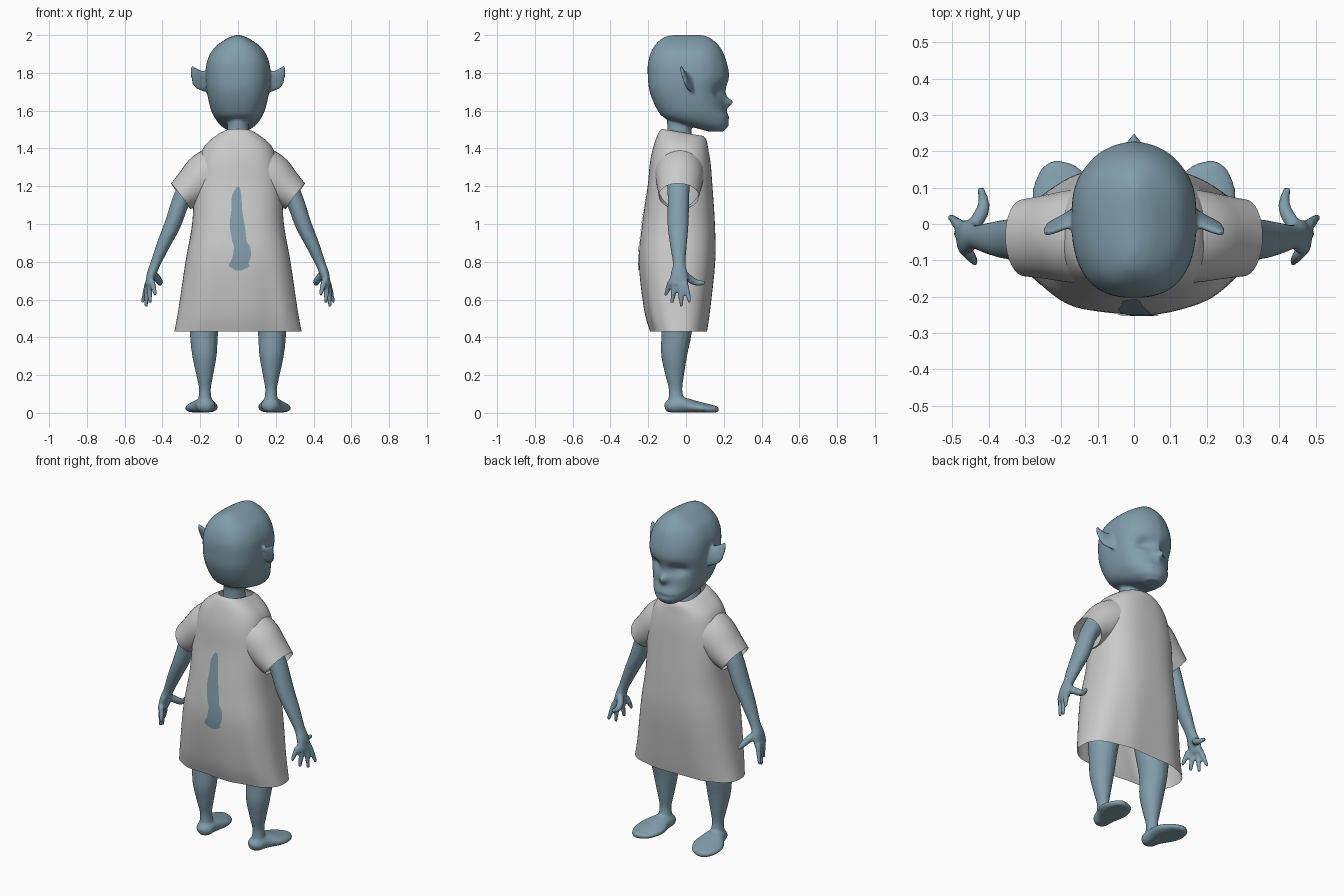
import bpy, bmesh
from math import sin, cos, tau, exp, pi
from mathutils import Vector
from mathutils.bvhtree import BVHTree

if "Cube" in bpy.data.objects:
    bpy.data.objects.remove(bpy.data.objects["Cube"])

X, Y, Z = Vector((1, 0, 0)), Vector((0, 1, 0)), Vector((0, 0, 1))

skin = bpy.data.materials.new("blue_skin")
skin.diffuse_color = (0.22, 0.34, 0.41, 1)
skin.use_nodes = True
skin.node_tree.nodes["Principled BSDF"].inputs["Base Color"].default_value = skin.diffuse_color


def refine(rows, n):
    """Catmull-Rom interpolation of rows of numbers."""
    out = []
    for i in range(len(rows) - 1):
        a, b, c, d = (rows[max(0, min(len(rows) - 1, i + k))] for k in (-1, 0, 1, 2))
        for j in range(n):
            t = j / n
            out.append([q + 0.5 * t * (r - p + t * (2 * p - 5 * q + 4 * r - s + t * (3 * (q - r) + s - p)))
                        for p, q, r, s in zip(a, b, c, d)])
    return out + [list(rows[-1])]


def loft(bm, rows, seg=16, n=4, e=2.0, flat=False, cap=True):
    """Skin superellipse rings; row = x, y, z, radius u, radius v."""
    rows = refine(rows, n)
    pts = [Vector(r[:3]) for r in rows]
    span = (pts[-1] - pts[0]).normalized()
    ref = Z if abs(span.y) > 0.7 else Y
    rings = []
    for i, r in enumerate(rows):
        u, v = X, Y
        if not flat:
            t = (pts[min(i + 1, len(pts) - 1)] - pts[max(i - 1, 0)]).normalized()
            u = ref.cross(t).normalized()
            v = t.cross(u)
        ring = []
        for k in range(seg):
            c, s = cos(tau * k / seg), sin(tau * k / seg)
            pu = abs(c) ** (2 / e) * (1 if c > 0 else -1)
            pv = abs(s) ** (2 / e) * (1 if s > 0 else -1)
            ring.append(bm.verts.new(pts[i] + u * max(r[3], .002) * pu + v * max(r[4], .002) * pv))
        rings.append(ring)
    for a, b in zip(rings, rings[1:]):
        for k in range(seg):
            m = (k + 1) % seg
            bm.faces.new((a[k], a[m], b[m], b[k]))
    if cap:
        bm.faces.new(rings[0])
        bm.faces.new(rings[-1])
    return [v for ring in rings for v in ring]


def slices(rows):
    """Row = z, half width, back y, front y -> loft row."""
    return [(0, (a + b) / 2, z, w, (b - a) / 2) for z, w, a, b in rows]


def both(bm, rows, **kw):
    """Loft a part on both sides of the body."""
    vs = []
    for s in (1, -1):
        vs += loft(bm, [(s * r[0], *r[1:]) for r in rows], **kw)
    return vs


def finish(bm, name, mat=None):
    bmesh.ops.recalc_face_normals(bm, faces=bm.faces)
    me = bpy.data.meshes.new(name)
    bm.to_mesh(me)
    bm.free()
    for p in me.polygons:
        p.use_smooth = True
    ob = bpy.data.objects.new(name, me)
    bpy.context.collection.objects.link(ob)
    if mat:
        me.materials.append(mat)
    return ob


body = bmesh.new()

# Head with eye sockets, nose and mouth line
head = loft(body, slices([
    (1.49, .045, .12, .20), (1.52, .09, .01, .225), (1.56, .122, -.11, .23), (1.61, .145, -.155, .212),
    (1.70, .165, -.192, .208), (1.78, .172, -.202, .228), (1.86, .164, -.20, .215),
    (1.93, .128, -.175, .185), (1.98, .062, -.13, .135), (2.0, .012, -.08, .09)]),
    seg=64, n=6, e=2.5, flat=True)
for v in head:
    x, y, z = v.co
    if y > 0.08:
        nose = exp(-(x / .024) ** 2 - ((z - 1.645) / .024) ** 2)
        bridge = exp(-(x / .022) ** 2 - ((z - 1.69) / .03) ** 2)
        eye = exp(-((abs(x) - .075) / .042) ** 2 - ((z - 1.705) / .032) ** 2)
        mouth = exp(-(x / .06) ** 2 - ((z - 1.545) / .01) ** 2)
        v.co.y += .046 * nose + .004 * bridge - .03 * eye - .008 * mouth - .12 * abs(x) * min(1, (y - .08) / .1)

# Neck and torso
loft(body, slices([(1.36, .10, -.13, .07), (1.44, .07, -.105, .035), (1.52, .056, -.10, .03),
                   (1.62, .06, -.11, .05)]), flat=True)
loft(body, slices([(.62, .17, -.15, .06), (.75, .22, -.20, .09), (.95, .19, -.19, .11), (1.2, .18, -.15, .09),
                   (1.34, .16, -.13, .07), (1.42, .08, -.11, .04)]), seg=32, flat=True)

# Ears
both(body, [(.15, .035, 1.745, .052, .015), (.195, .005, 1.765, .055, .014),
            (.225, -.015, 1.80, .03, .011), (.243, -.027, 1.835, .006, .007)])

# Arms, palms, fingers
both(body, [(.18, -.04, 1.31, .07, .07), (.285, -.04, 1.16, .05, .058), (.345, -.042, 1.0, .044, .056),
            (.395, -.04, .89, .036, .045), (.437, -.036, .79, .027, .034), (.458, -.036, .735, .025, .046),
            (.472, -.038, .675, .019, .05)])
for a, b in (((.456, -.08, .70), (.436, -.108, .622)), ((.470, -.058, .69), (.466, -.075, .58)),
             ((.478, -.030, .69), (.487, -.024, .562)), ((.478, -.006, .69), (.506, .02, .585))):
    m = [(p + q) / 2 for p, q in zip(a, b)]
    both(body, [(*a, .016, .016), (*m, .014, .015), (*b, .009, .009)], seg=10)
both(body, [(.455, -.025, .745, .02, .022), (.42, .03, .702, .02, .02),
            (.414, .065, .688, .015, .016), (.424, .1, .69, .01, .011)], seg=10)

# Legs
both(body, [(.15, -.05, .74, .10, .11), (.17, -.05, .58, .095, .095), (.18, -.05, .43, .076, .082),
            (.178, -.062, .31, .066, .07), (.176, -.06, .2, .045, .05), (.175, -.055, .12, .031, .036),
            (.175, -.05, .04, .042, .048)], flat=True)

# Feet with flat soles
feet = both(body, [(.168, -.112, .03, .018, .018), (.17, -.085, .035, .046, .036), (.176, -.03, .04, .056, .044),
                   (.19, .05, .03, .086, .034), (.206, .115, .022, .076, .025), (.218, .155, .018, .045, .019),
                   (.222, .172, .016, .012, .012)], seg=24)
for v in feet:
    v.co.z = max(v.co.z, 0.003)

ob = finish(body, "body", skin)
rm = ob.modifiers.new("blend", 'REMESH')
rm.mode = 'VOXEL'
rm.voxel_size = 0.0075
rm.use_smooth_shade = True
sm = ob.modifiers.new("soften", 'SMOOTH')
sm.factor, sm.iterations = 0.5, 4

# Tunic: open body with soft folds, tilted neckline and two short sleeves
tunic = bmesh.new()
cloth = loft(tunic, slices([
    (.43, .337, -.185, .11), (.55, .315, -.218, .128), (.8, .278, -.248, .155), (1.0, .243, -.232, .153),
    (1.2, .232, -.203, .14), (1.33, .21, -.19, .13), (1.42, .178, -.168, .118), (1.48, .115, -.145, .108),
    (1.502, .075, -.128, .09)]), seg=72, n=5, e=2.6, flat=True, cap=False)
for i, v in enumerate(cloth):
    low = max(0, min(1, (.95 - v.co.z) / .5))
    f = 1 + .03 * low * cos(9 * tau * (i % 72) / 72 + .6) * abs(sin(tau * (i % 72) / 72))
    v.co.y *= f
    v.co.z -= max(0, min(1, (v.co.z - 1.3) / .2)) * (v.co.y + .12) * .17
both(tunic, [(.10, -.032, 1.29, .13, .135), (.17, -.034, 1.25, .128, .128), (.24, -.036, 1.195, .106, .116),
             (.303, -.038, 1.147, .085, .106)], seg=32, cap=False)
tree = BVHTree.FromBMesh(tunic)
finish(tunic, "tunic")

# Bare strip of back showing through the tunic
patch = bmesh.new()
outline = [(1.195, -.008, .008), (1.15, -.032, .018), (1.08, -.034, .022), (1.0, -.044, .034),
           (.93, -.034, .044), (.905, -.03, .046), (.88, -.022, .064), (.83, -.028, .068),
           (.79, -.045, .056), (.775, -.047, .058), (.755, -.012, .02)]
prev = None
for z, a, b in refine(outline, 3):
    row = []
    for k in range(7):
        x = a + (b - a) * k / 6
        hit = tree.ray_cast(Vector((x, -1, z)), Y)[0]
        row.append(patch.verts.new(hit - Y * .004))
    if prev:
        for k in range(6):
            patch.faces.new((prev[k], row[k], row[k + 1], prev[k + 1]))
    prev = row
finish(patch, "bare_back_strip", skin)
